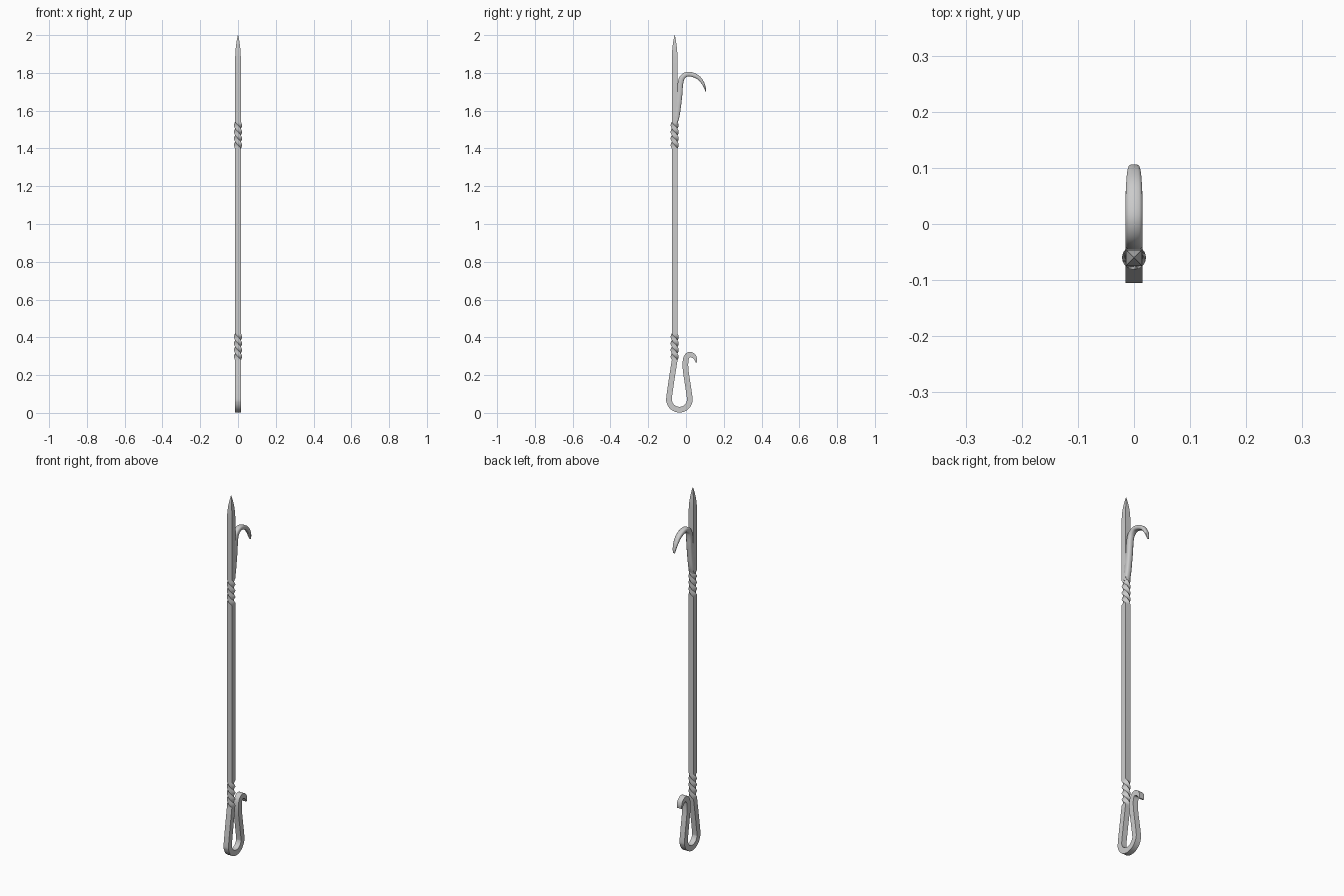
import bpy, bmesh, math
from mathutils import Vector

if "Cube" in bpy.data.objects:
    bpy.data.objects.remove(bpy.data.objects["Cube"])

R = 0.015          # half thickness of the square bar
SY = -0.06         # shaft centre in y


def smooth_path(pts, steps=6):
    """Catmull-Rom through rows of (y, z, half_x, half_n)."""
    p = [Vector(q) for q in pts]
    p = [2 * p[0] - p[1]] + p + [2 * p[-1] - p[-2]]
    out = []
    for i in range(1, len(p) - 2):
        a, b, c, d = p[i - 1:i + 3]
        for s in range(steps):
            t = s / steps
            out.append(0.5 * (2 * b + (c - a) * t + (2 * a - 5 * b + 4 * c - d) * t * t
                              + (3 * b - a - 3 * c + d) * t ** 3))
    out.append(p[-2])
    return [tuple(q) + (0.0,) for q in out]


def sweep(name, rows, section, angle):
    """Sweep a section along rows of (y, z, half_x, half_n, twist) in the yz plane."""
    bm = bmesh.new()
    rings = []
    for i, (y, z, hx, hn, tw) in enumerate(rows):
        a, b = rows[max(i - 1, 0)], rows[min(i + 1, len(rows) - 1)]
        t = Vector((0, b[0] - a[0], b[1] - a[1])).normalized()
        n = Vector((0, -t.z, t.y))
        ring = []
        for u, v in section:
            c, s = math.cos(tw), math.sin(tw)
            x, w = u * c - v * s, u * s + v * c
            ring.append(bm.verts.new(Vector((x * hx, y, z)) + n * w * hn))
        rings.append(ring)
    k = len(section)
    for r0, r1 in zip(rings, rings[1:]):
        for j in range(k):
            bm.faces.new((r0[j], r0[(j + 1) % k], r1[(j + 1) % k], r1[j]))
    bm.faces.new(rings[0][::-1])
    bm.faces.new(rings[-1])
    bmesh.ops.recalc_face_normals(bm, faces=bm.faces)
    me = bpy.data.meshes.new(name)
    bm.to_mesh(me)
    bm.free()
    ob = bpy.data.objects.new(name, me)
    bpy.context.collection.objects.link(ob)
    bpy.ops.object.select_all(action='DESELECT')
    ob.select_set(True)
    bpy.context.view_layer.objects.active = ob
    bpy.ops.object.shade_smooth_by_angle(angle=math.radians(angle))
    return ob


def twist(z0, z1, n=32):
    """One full turn of the square bar."""
    return [(SY, z0 + (z1 - z0) * i / n, R, R, math.tau * i / n) for i in range(n + 1)]


SQUARE = [(-1, -1), (1, -1), (1, 1), (-1, 1)]
c = 0.6
CHAMFERED = [(-c, -1), (c, -1), (1, -c), (1, c), (c, 1), (-c, 1), (-1, c), (-1, -c)]

# Pointed shaft with two twisted grips
tip = [(SY, z, r, r, 0) for z, r in
       ((2.0, 0.0008), (1.975, 0.006), (1.945, 0.0105), (1.915, 0.0135), (1.88, R))]
shaft = tip + twist(1.54, 1.40) + twist(0.42, 0.28)

# Handle loop continuing the bar, with a small curl at the end
cy, cz, r = -0.035, 0.072, 0.055
handle = [(SY, 0.28), (-0.067, 0.235), (-0.0785, 0.16)]
handle += [(cy + r * math.cos(a), cz + r * math.sin(a))
           for a in [math.radians(172 + 196 * i / 8) for i in range(9)]]
handle += [(0.008, 0.16), (-0.001, 0.22), (-0.003, 0.265), (0.003, 0.295)]
handle = [(y, z, R, R) for y, z in handle]
handle += [(0.020, 0.309, R, 0.0145), (0.040, 0.301, R, 0.012),
           (0.051, 0.285, R, 0.008), (0.055, 0.266, R * 0.9, 0.003)]
sweep("twisted_shaft_and_handle", shaft + smooth_path(handle)[1:], SQUARE, 40)

# Side hook branching off the shaft and tapering to a point
hook = [(-0.058, 1.53, 0.0145, 0.012), (-0.049, 1.57, R, 0.0145),
        (-0.042, 1.62, R, R), (-0.034, 1.69, R, R),
        (-0.030, 1.74, R, 0.0145), (-0.020, 1.775, R, 0.014),
        (0.006, 1.793, R, 0.0125), (0.038, 1.789, R, 0.0115),
        (0.068, 1.773, 0.014, 0.010), (0.090, 1.745, 0.012, 0.0075),
        (0.101, 1.718, 0.009, 0.0045), (0.105, 1.698, 0.005, 0.001)]
sweep("side_hook", smooth_path(hook), CHAMFERED, 60)
